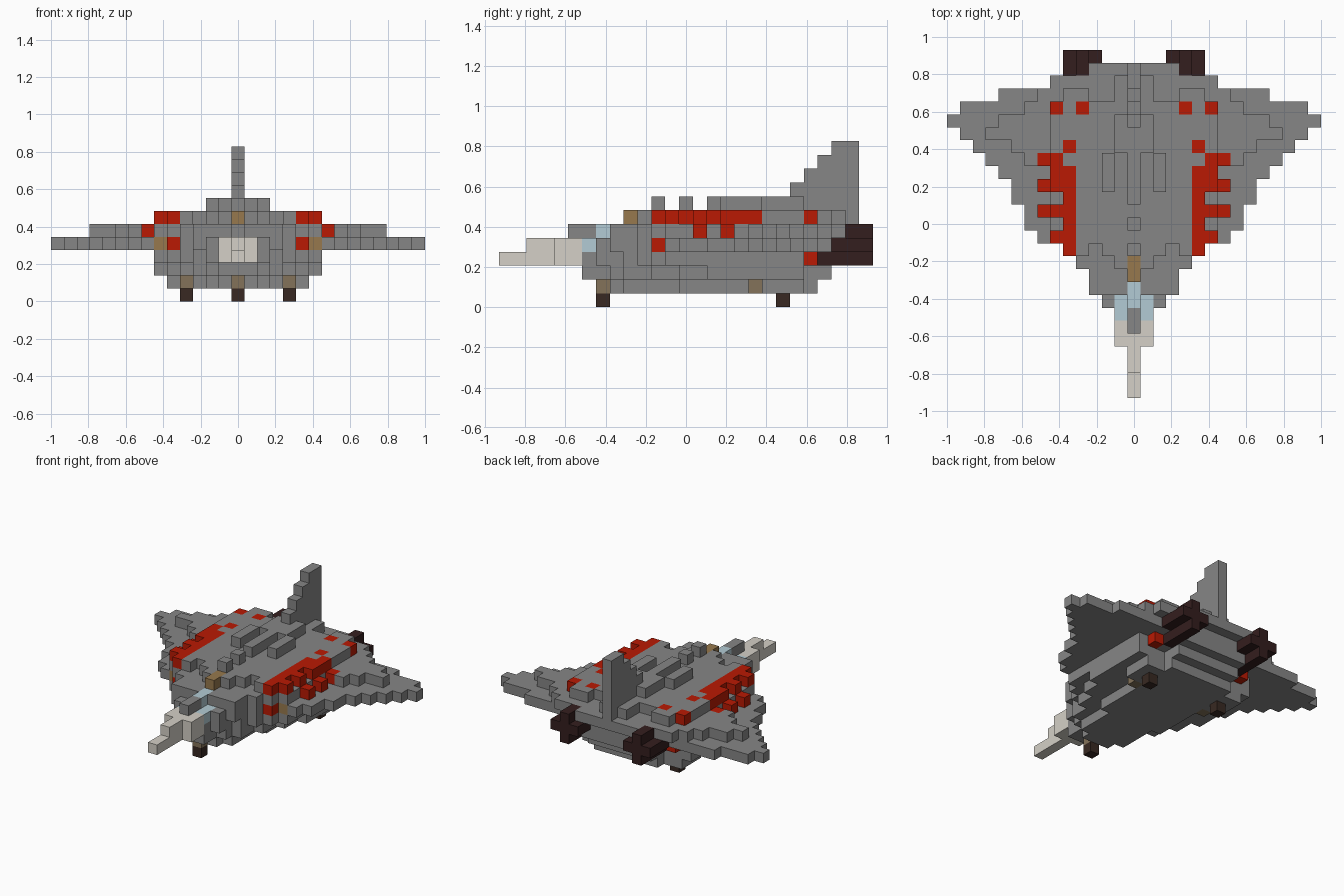
import bpy, bmesh

if "Cube" in bpy.data.objects:
    bpy.data.objects.remove(bpy.data.objects["Cube"])

U = 2 / 29          # edge of one block
COLOURS = {
    "hull_grey": (0.24, 0.24, 0.24), "red_paint": (0.49, 0.01, 0.001),
    "nose_cream": (0.66, 0.63, 0.57), "canopy_blue": (0.45, 0.60, 0.66),
    "brass": (0.31, 0.19, 0.075), "strut_brown": (0.23, 0.17, 0.10),
    "wheel_brown": (0.04, 0.022, 0.016), "engine_dark": (0.034, 0.013, 0.013),
}
mats = {}
for name, c in COLOURS.items():
    mats[name] = bpy.data.materials.new(name)
    mats[name].diffuse_color = (*c, 1)

cells = {}          # block position -> (part, colour); later parts replace earlier ones


def put(part, colour, i, js, k):
    """Run of blocks along y, mirrored left and right."""
    for j in js:
        for x in (i, -i):
            cells[(x, j, k)] = (part, colour)


def layer(part, k, fronts, rears, colour="hull_grey"):
    """One flat layer: front and rear rows for each column out from the middle."""
    for i, (f, r) in enumerate(zip(fronts, rears)):
        put(part, colour, i, range(f, r + 1), k)


# Stepped belly, each layer set back from the one above
layer("belly", 1, [-5, -5, -4, 0, 5, 6], [9, 9, 9, 9, 8, 8])
layer("belly", 2, [-7, -7, -5, -4, -2, 0, 2], [10, 10, 10, 10, 8, 8, 8])
layer("belly", 3, [-7, -7, -6, -4, -3, -2, -1], [11, 11, 11, 11, 9, 8, 8])

# Delta wing, lower and upper layers
layer("wing", 4, [-7, -6, -6, -5, -3, -2, -1, -1, 0, 2, 4, 5, 6, 7, 8],
      [11, 11, 11, 11, 10, 10, 10, 10, 10, 10, 10, 9, 9, 9, 8])
layer("upper_wing", 5, [-5, -5, -5, -5, -3, -2, -1, 5, 5, 6, 7, 7],
      [12, 12, 12, 12, 11, 11, 11, 10, 9, 8, 8, 7])

# Upper deck with notched rear edge and spine blocks
layer("deck", 6, [-2, -3, -2, -1, -2, -2, 5], [12, 11, 9, 9, 10, 10, 9])
put("spine", "hull_grey", 0, [-2, 0, *range(2, 9)], 7)
put("spine", "hull_grey", 1, range(6, 9), 7)
put("spine", "hull_grey", 2, range(3, 6), 7)

# Stepped tail fin
for k, start in ((7, 8), (8, 8), (9, 9), (10, 10), (11, 11)):
    put("tail_fin", "hull_grey", 0, range(start, 13), k)

# Red side bands, teeth and deck markers
put("red_band", "red_paint", 5, range(-2, 5), 6)
put("red_band", "red_paint", 6, [-1, 1, 3, 4, 5], 6)
put("red_band", "red_paint", 7, [1, 3, 5], 5)
put("red_band", "red_paint", 5, [-2], 4)
for i, j in ((6, 9), (4, 9), (5, 6)):
    put("deck_marker", "red_paint", i, [j], 6)

# Nose, canopy and brass fittings
for i, k, start in ((0, 3, -13), (0, 4, -11), (1, 3, -9), (1, 4, -9)):
    put("nose", "nose_cream", i, range(start, -7), k)
put("canopy_frame", "hull_grey", 0, [-8, -7], 5)
put("canopy", "canopy_blue", 0, [-6, -5], 5)
put("canopy", "canopy_blue", 1, [-7, -6], 4)
put("brass_fitting", "brass", 0, [-4, -3], 6)
put("wing_gun", "brass", 6, [-1], 4)

# Plus-shaped engines with feed pipes and outboard intakes
for i, k in ((4, 3), (3, 4), (4, 4), (5, 4), (4, 5)):
    put("engine", "engine_dark", i, [12, 13], k)
put("engine", "engine_dark", 4, [10, 11], 3)
put("engine", "engine_dark", 4, [11], 4)
put("engine", "engine_dark", 5, [11], 4)
put("engine_intake", "red_paint", 5, [9], 3)

# Landing gear
for i, strut, wheel in ((0, -6, -6), (4, 5, 7)):
    put("gear_strut", "strut_brown", i, [strut], 1)
    put("wheel", "wheel_brown", i, [wheel], 0)

# The four corners of each side of a block, by outward direction
SIDES = {
    (1, 0, 0): ((1, -1, -1), (1, 1, -1), (1, 1, 1), (1, -1, 1)),
    (-1, 0, 0): ((-1, -1, -1), (-1, -1, 1), (-1, 1, 1), (-1, 1, -1)),
    (0, 1, 0): ((-1, 1, -1), (-1, 1, 1), (1, 1, 1), (1, 1, -1)),
    (0, -1, 0): ((-1, -1, -1), (1, -1, -1), (1, -1, 1), (-1, -1, 1)),
    (0, 0, 1): ((-1, -1, 1), (1, -1, 1), (1, 1, 1), (-1, 1, 1)),
    (0, 0, -1): ((-1, -1, -1), (-1, 1, -1), (1, 1, -1), (1, -1, -1)),
}

# One object per part, keeping only the outer faces of the blocks
for part in dict.fromkeys(p for p, _ in cells.values()):
    bm = bmesh.new()
    colour = None
    for (x, y, z), (p, c) in cells.items():
        if p != part:
            continue
        colour = c
        for (dx, dy, dz), corners in SIDES.items():
            if (x + dx, y + dy, z + dz) in cells:
                continue
            bm.faces.new([bm.verts.new(((x + a / 2) * U, (y + b / 2) * U,
                                        (z + 0.5 + d / 2) * U)) for a, b, d in corners])
    bmesh.ops.remove_doubles(bm, verts=bm.verts, dist=1e-4)
    me = bpy.data.meshes.new(part)
    bm.to_mesh(me)
    bm.free()
    me.materials.append(mats[colour])
    bpy.context.collection.objects.link(bpy.data.objects.new(part, me))

for m in bpy.data.materials:
    if m.users and not m.is_grease_pencil:
        m.use_nodes = True
        m.node_tree.nodes["Principled BSDF"].inputs["Base Color"].default_value = m.diffuse_color
